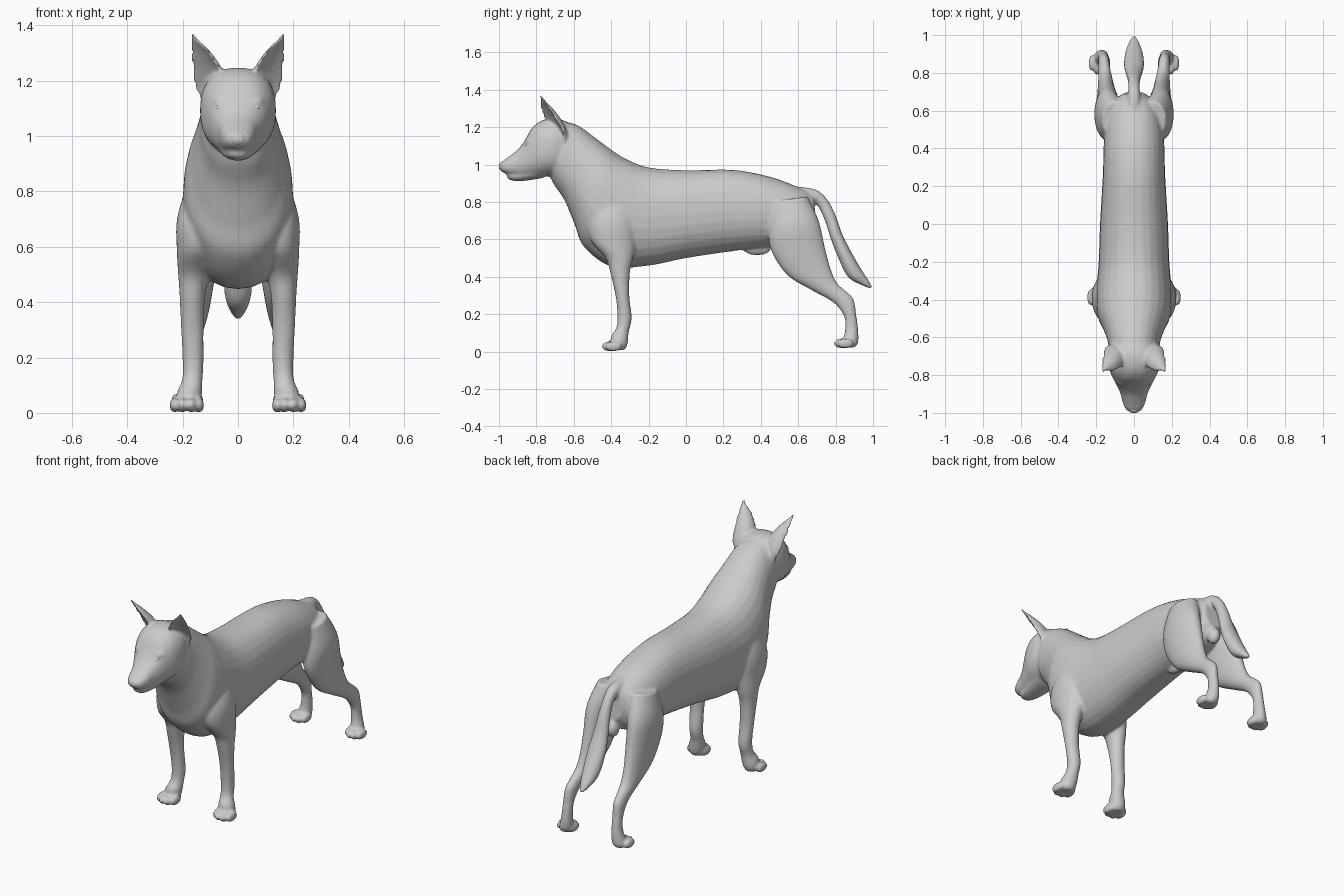
import bpy, bmesh, math
from mathutils import Vector

skin_parts = []


def finish(name, bm, merge=True):
    bmesh.ops.recalc_face_normals(bm, faces=bm.faces)
    me = bpy.data.meshes.new(name)
    bm.to_mesh(me)
    bm.free()
    me.shade_smooth()
    ob = bpy.data.objects.new(name, me)
    bpy.context.collection.objects.link(ob)
    if merge:
        skin_parts.append(ob)
    return ob


def spline(a, b, c, d, t):
    return 0.5 * (2 * b + (c - a) * t + (2 * a - 5 * b + 4 * c - d) * t * t
                  + (3 * b - a - 3 * c + d) * t ** 3)


def skin(name, frames, power=2.0, cup=None, sides=28, steps=5):
    """Loft smoothly through (centre, u, v) cross-sections."""
    n = len(frames)
    dense = []
    for i in range(n - 1):
        q = [frames[max(0, min(n - 1, i + k))] for k in (-1, 0, 1, 2)]
        for s in range(steps):
            dense.append([spline(*[f[j] for f in q], s / steps) for j in range(3)])
    dense.append(frames[-1])
    bm = bmesh.new()
    rings = []
    for c, u, v in dense:
        ring = []
        for k in range(sides):
            a = 2 * math.pi * k / sides
            x, y = [math.copysign(abs(w) ** (2 / power), w) for w in (math.cos(a), math.sin(a))]
            if cup and y < 0:
                y *= -cup
            ring.append(bm.verts.new(c + u * x + v * y))
        rings.append(ring)
    for r, s in zip(rings, rings[1:]):
        for k in range(sides):
            j = (k + 1) % sides
            bm.faces.new((r[k], r[j], s[j], s[k]))
    bm.faces.new(rings[0])
    bm.faces.new(rings[-1])
    return finish(name, bm)


def profile(name, rows, power=2.0, x=1):
    """Rows: centre x, first outline point y z, opposite point y z, half width."""
    frames = []
    for cx, ya, za, yb, zb, w in rows:
        a, b = Vector((0, ya, za)), Vector((0, yb, zb))
        frames.append(((a + b) / 2 + Vector((cx * x, 0, 0)), Vector((w, 0, 0)), (a - b) / 2))
    return skin(name, frames, power)


def ball(name, loc, size, merge=True):
    bm = bmesh.new()
    bmesh.ops.create_uvsphere(bm, u_segments=20, v_segments=12, radius=1)
    for v in bm.verts:
        v.co = Vector([p + s * c for p, s, c in zip(loc, size, v.co)])
    return finish(name, bm, merge)


# torso and neck
profile("torso", [
    (0, .68, .845, .70, .66, .06), (0, .60, .88, .62, .58, .13),
    (0, .45, .935, .45, .56, .158), (0, .25, .972, .27, .54, .165),
    (0, 0, .97, 0, .50, .18), (0, -.20, .985, -.20, .46, .187),
    (0, -.33, 1.035, -.40, .455, .20), (0, -.42, 1.095, -.545, .56, .193),
    (0, -.50, 1.155, -.595, .68, .165), (0, -.57, 1.205, -.65, .81, .142),
    (0, -.63, 1.225, -.71, .90, .13), (0, -.68, 1.20, -.74, .97, .10)], 2.2)

# skull and upper muzzle
profile("head", [
    (0, -.60, 1.21, -.62, .98, .10), (0, -.68, 1.245, -.70, .945, .135),
    (0, -.76, 1.24, -.77, .935, .132), (0, -.82, 1.20, -.81, .93, .112),
    (0, -.865, 1.125, -.86, .93, .088), (0, -.90, 1.08, -.90, .935, .071),
    (0, -.95, 1.04, -.94, .943, .06), (0, -.985, 1.015, -.975, .957, .044),
    (0, -1.0, .995, -.99, .965, .022)], 2.4)

# lower jaw
profile("jaw", [
    (0, -.76, 1.0, -.76, .93, .08), (0, -.84, .98, -.84, .916, .066),
    (0, -.90, .965, -.90, .911, .05), (0, -.94, .955, -.94, .918, .038),
    (0, -.957, .95, -.957, .93, .02)])

# tail
profile("tail", [
    (0, .57, .885, .55, .82, .03), (0, .69, .868, .655, .81, .034),
    (0, .755, .815, .70, .785, .03), (0, .80, .73, .742, .70, .035),
    (0, .835, .63, .775, .60, .046), (0, .88, .54, .81, .51, .054),
    (0, .938, .44, .865, .40, .047), (0, .98, .375, .94, .355, .027),
    (0, 1.0, .343, .985, .336, .009)])

# underside details
ball("sheath", (0, .38, .55), (.027, .075, .035))
ball("rear_underside", (0, .69, .61), (.035, .04, .05))

for side, x in (("left", 1), ("right", -1)):
    # front leg
    profile(side + "_front_leg", [
        (.11, -.43, .88, -.30, .88, .055), (.143, -.51, .72, -.27, .70, .076),
        (.15, -.51, .60, -.27, .57, .071), (.16, -.43, .50, -.285, .49, .056),
        (.165, -.405, .42, -.30, .42, .046), (.165, -.377, .30, -.303, .30, .041),
        (.162, -.367, .20, -.29, .18, .038), (.165, -.372, .13, -.305, .11, .037),
        (.175, -.40, .085, -.31, .06, .046), (.18, -.40, .04, -.315, .03, .043),
        (.18, -.38, .008, -.33, .008, .03)], x=x)
    # hind leg
    profile(side + "_hind_leg", [
        (.10, .45, .80, .65, .83, .07), (.135, .44, .66, .71, .70, .073),
        (.14, .455, .54, .745, .55, .064), (.145, .54, .41, .775, .44, .051),
        (.15, .66, .335, .81, .365, .041), (.157, .77, .275, .86, .32, .032),
        (.16, .815, .235, .897, .28, .03), (.163, .848, .18, .91, .20, .028),
        (.165, .85, .12, .92, .13, .03), (.172, .845, .085, .922, .06, .037),
        (.178, .84, .05, .915, .035, .037), (.178, .85, .022, .90, .022, .025)], x=x)
    # toes
    for i, d in enumerate((-.045, -.016, .016, .045)):
        back = .02 if i in (0, 3) else 0
        ball(side + "_front_toe", (x * (.185 + d), -.408 + back, .028), (.018, .045, .028))
        ball(side + "_hind_toe", (x * (.183 + d * .9), .832 + back, .044), (.017, .044, .027))
    # cupped ear, opening forward and outward
    rows = [(.095, -.675, 1.12, .045, .04), (.11, -.70, 1.18, .062, .062),
            (.12, -.733, 1.24, .06, .07), (.14, -.76, 1.30, .043, .05),
            (.16, -.778, 1.345, .02, .026), (.17, -.786, 1.372, .007, .012)]
    turn = math.radians(32)
    u = Vector((x * math.cos(turn), math.sin(turn), 0))
    v = Vector((-x * math.sin(turn), math.cos(turn), 0))
    skin(side + "_ear", [(Vector((x * cx, y, z)), u * a, v * b) for cx, y, z, a, b in rows], cup=.35)
    # brow and eye
    ball(side + "_brow", (x * .06, -.832, 1.125), (.034, .026, .018))
    ball(side + "_eye", (x * .066, -.848, 1.103), (.016, .014, .011), merge=False)

# nose pad
ball("nose", (0, -.983, .99), (.031, .018, .024), merge=False)

# fuse the parts into one smooth skin
bpy.ops.object.select_all(action='DESELECT')
for ob in skin_parts:
    ob.select_set(True)
body = skin_parts[0]
bpy.context.view_layer.objects.active = body
bpy.ops.object.join()
body.name = "dog_body"
remesh = body.modifiers.new("fuse", 'REMESH')
remesh.mode = 'VOXEL'
remesh.voxel_size = .008
remesh.use_smooth_shade = True
soften = body.modifiers.new("soften", 'SMOOTH')
soften.factor = .5
soften.iterations = 8
